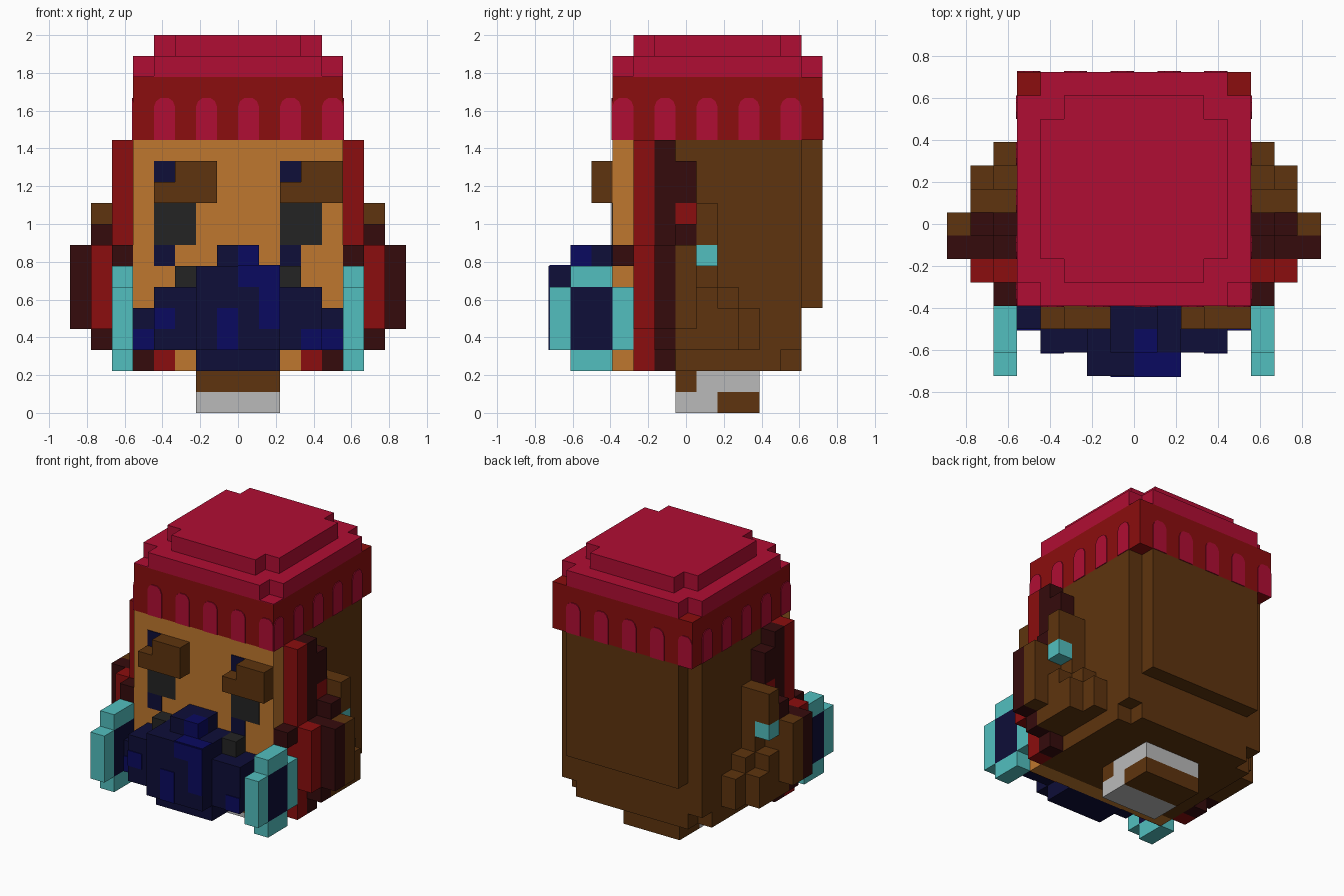
import bpy, bmesh, math
from mathutils import Matrix, Vector

cube = bpy.data.objects.get("Cube")
if cube:
    bpy.data.objects.remove(cube, do_unlink=True)

U = 1 / 9                      # edge length of one block
FRONT = 6.5                    # block rows in front of the origin
THIN = 0.05                    # painted plate thickness, in blocks


def material(name, code):
    def linear(pair):
        v = int(pair, 16) / 255
        return v / 12.92 if v < 0.04 else ((v + 0.055) / 1.055) ** 2.4
    rgba = [linear(code[i:i + 2]) for i in range(0, len(code), 2)] + [1]
    mat = bpy.data.materials.new(name)
    mat.use_nodes = True
    mat.diffuse_color = rgba
    mat.node_tree.nodes["Principled BSDF"].inputs["Base Color"].default_value = rgba
    return mat


crimson = material("crimson", "B00D33")
red = material("red", "8B0D0E")
maroon = material("maroon", "350B0C")
brown = material("brown", "5E340E")
tan = material("tan", "BF772E")
navy = material("navy", "0E0E38")
blue = material("blue", "0A0A60")
charcoal = material("charcoal", "242424")
cyan = material("cyan", "52BFBF")
silver = material("silver", "BABABA")


def finish(name, bm, mat):
    mesh = bpy.data.meshes.new(name)
    bmesh.ops.recalc_face_normals(bm, faces=bm.faces)
    bm.to_mesh(mesh)
    bm.free()
    mesh.materials.append(mat)
    obj = bpy.data.objects.new(name, mesh)
    bpy.context.collection.objects.link(obj)
    return obj


def blocks(name, mat, *boxes, mirror=False):
    """Boxes given as (x range, depth range, height range) in block units."""
    bm = bmesh.new()
    for xs, ys, zs in boxes:
        low, high = map(Vector, zip(xs, ys, zs))
        mid = (low + high) / 2 - Vector((0, FRONT, 0))
        bmesh.ops.create_cube(bm, size=1, matrix=Matrix.Scale(U, 4)
                              @ Matrix.Translation(mid)
                              @ Matrix.Diagonal((high - low).to_4d()))
    obj = finish(name, bm, mat)
    if mirror:
        obj.modifiers.new("mirror", 'MIRROR')
    return obj


def plates(name, mat, depth, *rects):
    """Thin painted patches facing the front, as (x range, height range)."""
    blocks(name, mat, *[(xs, (depth - THIN, depth), zs) for xs, zs in rects])


# Head
blocks("face", tan, ((-5, 5), (3, 4), (2, 13)))
blocks("head", brown, ((-5, 5), (4, 12), (3, 13)),
       ((-5, 5), (4, 11), (2, 3)), ((-4, 4), (11, 12), (2, 3)))
blocks("back_hair", brown, ((-4, 4), (12, 13), (5, 13)))

# Neck
blocks("neck_light", silver, ((-2, 2), (7, 10), (1, 2)), ((-2, 2), (6, 8), (0, 1)))
blocks("neck_brown", brown, ((-2, 2), (6, 7), (1, 2)), ((-2, 2), (8, 10), (0, 1)))

# Hat
blocks("hat_band", red, ((-5, 5), (3, 13), (13, 16)))
blocks("hat_crown", crimson, ((-5, 5), (4, 12), (16, 17)),
       ((-4, 4), (3, 4), (16, 17)), ((-4, 4), (12, 13), (16, 17)))
blocks("hat_corner_patches", crimson, ((4, 5), (3, 4), (16, 16 + THIN)), mirror=True)
blocks("hat_top", crimson, ((-4, 4), (5, 11), (17, 18)),
       ((-3, 3), (4, 5), (17, 18)), ((-3, 3), (11, 12), (17, 18)))

# Round-topped tabs painted around the hat band
tabs = bmesh.new()
outline = [(-0.5, 0), (0.5, 0), (0.5, 1.6), (0.4, 1.85), (0.2, 2),
           (-0.2, 2), (-0.4, 1.85), (-0.5, 1.6)]
for side in range(4):
    shift = 0.5 if side != 1 else -0.5
    turn = (Matrix.Scale(U, 4) @ Matrix.Translation((0, 8 - FRONT, 13))
            @ Matrix.Rotation(side * math.pi / 2, 4, 'Z'))
    for i in range(5):
        x = shift + 2 * (i - 2)
        face = tabs.faces.new([tabs.verts.new(turn @ Vector((x + a, -5 - THIN, b)))
                               for a, b in outline])
        out = bmesh.ops.extrude_face_region(tabs, geom=[face], use_keep_orig=True)
        inward = turn.to_3x3() @ Vector((0, THIN, 0))
        for v in out["geom"]:
            if isinstance(v, bmesh.types.BMVert):
                v.co += inward
finish("hat_tabs", tabs, crimson)

# Brows and eyes
for name, x in (("right", -4), ("left", 2)):
    blocks(name + "_brow", brown, ((x, x + 3), (2, 3), (10, 11)),
           ((x + 1, x + 3), (2, 3), (11, 12)))
    plates(name + "_eye", charcoal, 3, ((x, x + 2), (8, 10)))
    plates(name + "_eye_paint", navy, 3, ((x, x + 1), (11, 12)), ((x, x + 1), (7, 8)))
blocks("cheek_blocks", charcoal, ((2, 3), (2, 3), (6, 7)), mirror=True)

# Nose and beard
blocks("beard", navy, ((-2, 2), (0, 1), (3, 7)), ((-2, 2), (1, 3), (2, 3)),
       ((-2, 2), (1, 3), (6, 7)), ((-4, 4), (1, 3), (3, 6)),
       ((-5, -4), (2, 3), (3, 5)), ((4, 5), (2, 3), (3, 5)),
       ((-1, 0), (1, 3), (7, 8)), ((0, 1), (2, 3), (7, 8)))
blocks("nose_tip", blue, ((0, 1), (1, 2), (7, 8)))
plates("beard_middle_paint", blue, 0, ((0, 1), (6, 7)), ((1, 2), (4, 7)),
       ((-1, 0), (3, 5)))
plates("beard_side_paint", blue, 1, ((-4, -3), (4, 5)), ((3, 4), (3, 4)))
plates("beard_edge_paint", blue, 2, ((-5, -4), (3, 4)), ((4, 5), (3, 4)))
blocks("beard_top_paint", blue, ((0, 2), (0, 1), (7, 7 + THIN)))

# Chin strap ends painted below the beard
plates("chin_red", red, 3, ((-4, -3), (2, 3)), ((3, 4), (2, 3)))
plates("chin_maroon", maroon, 3, ((-5, -4), (2, 3)), ((4, 5), (2, 3)))

# Side straps and ear covers
blocks("strap_front", red, ((5, 6), (4, 5), (2, 13)), ((6, 7), (4, 5), (4, 8)),
       ((5, 6), (6, 7), (9, 10)), mirror=True)
blocks("strap_back", maroon, ((5, 6), (5, 6), (2, 13)), ((6, 7), (5, 6), (3, 8)),
       ((7, 8), (5, 6), (4, 8)), ((5, 6), (6, 7), (10, 12)),
       ((5, 7), (6, 7), (8, 9)), ((5, 6), (3, 4), (7, 8)), mirror=True)
blocks("ear_cover", brown, ((5, 7), (6, 7), (3, 8)), ((7, 8), (6, 7), (4, 8)),
       ((5, 7), (7, 8), (8, 10)), ((5, 6), (7, 8), (3, 8)),
       ((6, 7), (7, 8), (3, 6)), ((5, 6), (8, 9), (3, 6)),
       ((6, 7), (8, 9), (3, 5)), ((5, 6), (9, 10), (3, 5)), mirror=True)
blocks("ear_stud", cyan, ((6, 7), (7, 8), (7, 8)), mirror=True)

# Round cheek filters
blocks("filter_ring", cyan, ((5, 6), (1, 3), (2, 3)), ((5, 6), (1, 3), (6, 7)),
       ((5, 6), (0, 1), (3, 6)), ((5, 6), (3, 4), (3, 6)), mirror=True)
blocks("filter_core", navy, ((5, 6), (1, 3), (3, 6)), mirror=True)
